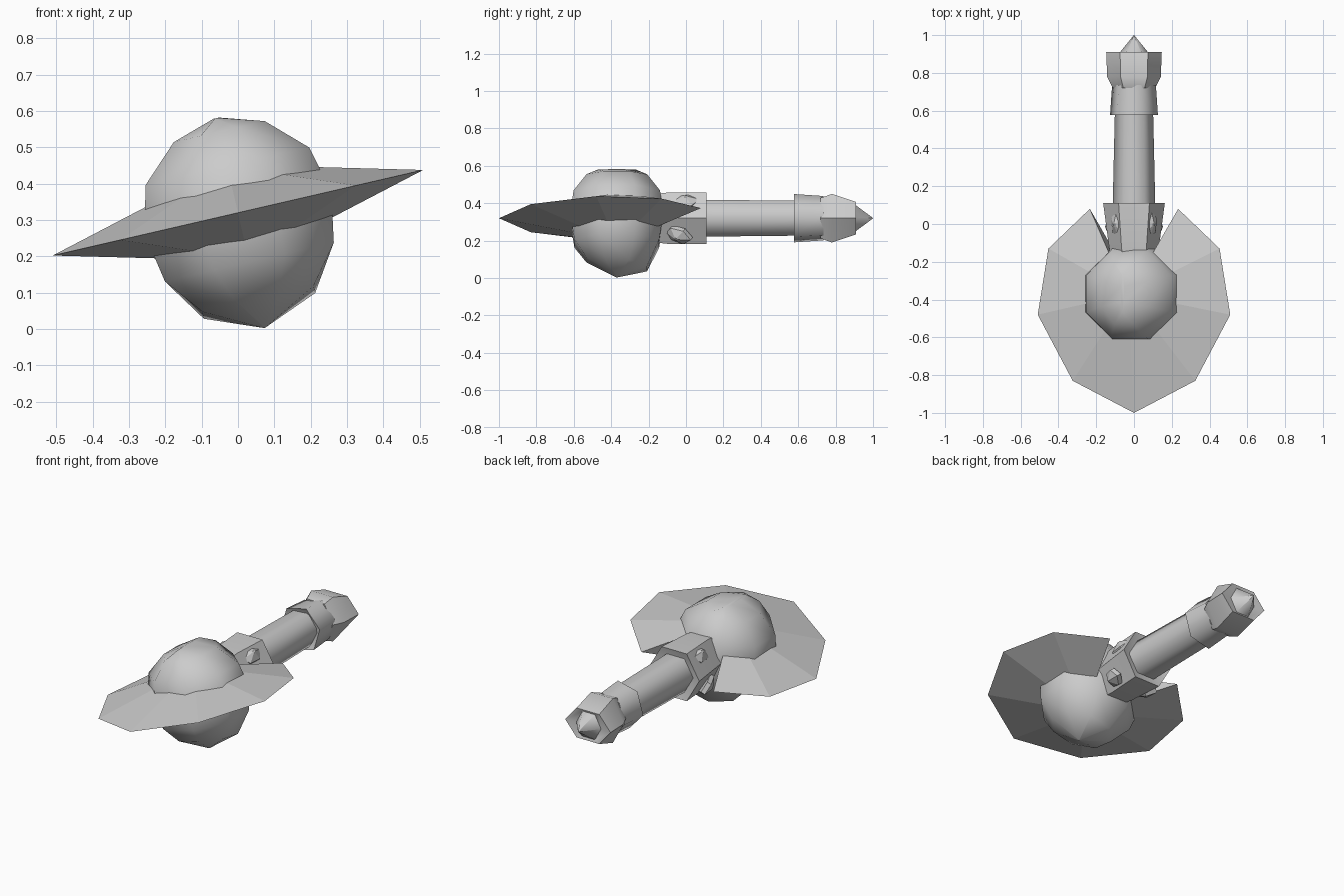
import bpy, bmesh, math
from mathutils import Matrix, Vector

if "Cube" in bpy.data.objects:
    bpy.data.objects.remove(bpy.data.objects["Cube"])

ROLL = math.radians(-13)   # the head leans sideways about the handle axis
HEAD = Matrix.Translation((0, -0.37, 0.32)) @ Matrix.Rotation(ROLL, 4, 'Y')
GRIP = Matrix.Translation((0, 0, 0.32))

metal = bpy.data.materials.new("grey metal")
metal.diffuse_color = (0.6, 0.6, 0.6, 1)
metal.use_nodes = True
metal.node_tree.nodes["Principled BSDF"].inputs["Base Color"].default_value = metal.diffuse_color


def finish(name, bm, matrix, smooth=None):
    bmesh.ops.remove_doubles(bm, verts=bm.verts, dist=1e-5)
    bmesh.ops.recalc_face_normals(bm, faces=bm.faces)
    bm.transform(matrix)
    me = bpy.data.meshes.new(name)
    bm.to_mesh(me)
    bm.free()
    me.materials.append(metal)
    ob = bpy.data.objects.new(name, me)
    bpy.context.collection.objects.link(ob)
    if smooth:
        bpy.ops.object.select_all(action='DESELECT')
        ob.select_set(True)
        bpy.context.view_layer.objects.active = ob
        bpy.ops.object.shade_smooth_by_angle(angle=math.radians(smooth))
    return ob


def loft(name, loops, matrix, smooth=None, closed=True, caps=True):
    """Skin a list of equal-length point loops."""
    bm = bmesh.new()
    rows = [[bm.verts.new(p) for p in loop] for loop in loops]
    n = len(rows[0])
    for a, b in zip(rows, rows[1:]):
        for i in range(n if closed else n - 1):
            j = (i + 1) % n
            bm.faces.new((a[i], a[j], b[j], b[i]))
    if caps:
        bm.faces.new(rows[0])
        bm.faces.new(rows[-1])
    return finish(name, bm, matrix, smooth)


def ring_y(y, rx, rz, n=6, turn=0.0):
    return [(rx * math.cos(turn + math.tau * i / n), y,
             rz * math.sin(turn + math.tau * i / n)) for i in range(n)]


def ring_z(z, rx, ry, lean=0.0, n=8):
    out = []
    for i in range(n):
        a = math.tau * (i + 0.5) / n
        y = ry * math.sin(a)
        out.append((rx * math.cos(a), y, z + lean * y))
    return out


# Faceted ball head: ridge on top, blunt point below
loft("ball_head", [
    ring_z(0.267, 0.008, 0.108),
    ring_z(0.229, 0.139, 0.175),
    ring_z(0.131, 0.250, 0.250),
    ring_z(0.0, 0.285, 0.270),
    ring_z(-0.139, 0.258, 0.245),
    ring_z(-0.253, 0.170, 0.175, -0.15),
    ring_z(-0.325, 0.002, 0.002),
], HEAD, smooth=50)

# Sharp-rimmed blade disc with a notch open towards the handle
half = [(0.24, 0.45), (0.465, 0.24), (0.523, -0.11), (0.333, -0.46)]
rim = half + [(0, -0.63)] + [(-x, y) for x, y in reversed(half)]
sections = []
for i, (x, y) in enumerate(rim):
    inner = Vector((x, y)).normalized() * 0.20
    if i in (0, len(rim) - 1):
        inner = Vector((math.copysign(0.10, x), 0.18))
    sections.append([(x, y, 0), (inner.x, inner.y, 0.085),
                     (inner.x, inner.y, -0.085)])
loft("blade_disc", sections, HEAD)

# Flared collar behind the head
loft("head_collar", [ring_y(-0.20, 0.12, 0.145), ring_y(-0.10, 0.135, 0.158),
                     ring_y(0.11, 0.163, 0.160), ring_y(0.09, 0.10, 0.09)],
     GRIP, smooth=40)

# Six-sided handle
loft("handle", [ring_y(0.0, 0.115, 0.115), ring_y(0.65, 0.10, 0.107)],
     GRIP, smooth=65)

# Collar in front of the pommel
loft("pommel_collar", [ring_y(0.60, 0.09, 0.09, turn=-ROLL),
                       ring_y(0.577, 0.13, 0.135, turn=-ROLL),
                       ring_y(0.735, 0.119, 0.124, turn=-ROLL)],
     GRIP, smooth=65)

# Pommel with side ears and an end point
loft("pommel", [
    ring_y(0.72, 0.113, 0.125),
    ring_y(0.78, 0.142, 0.150),
    ring_y(0.91, 0.147, 0.100),
    ring_y(0.902, 0.080, 0.085),
    ring_y(1.0, 0.001, 0.001),
], GRIP, smooth=50)


def gem(name, angle, radius, y, tilt):
    """Leaf-shaped stud whose local z points away from the handle axis."""
    outline = [(0, 0.075), (0.045, 0.03), (0.04, -0.045), (0, -0.07),
               (-0.04, -0.045), (-0.045, 0.03)]
    m = (GRIP @ Matrix.Rotation(math.pi / 2 - angle, 4, 'Y')
         @ Matrix.Translation((0, y, radius)) @ Matrix.Rotation(tilt, 4, 'X'))
    loft(name, [[(px, py, -0.02) for px, py in outline],
                [(px, py, 0.005) for px, py in outline],
                [(px * 0.15, py * 0.15, 0.032) for px, py in outline]], m)


# Studs around the collar: two upper ones flush, two lower ones flared out
for side, base in (("right", 1), ("left", -1)):
    up = math.pi / 2 - base * math.radians(42)
    low = -math.pi / 2 + base * math.radians(50)
    gem("upper_stud_" + side, up, 0.125, 0.0, 0.08)
    gem("lower_stud_" + side, low, 0.145, -0.04, 0.45)
